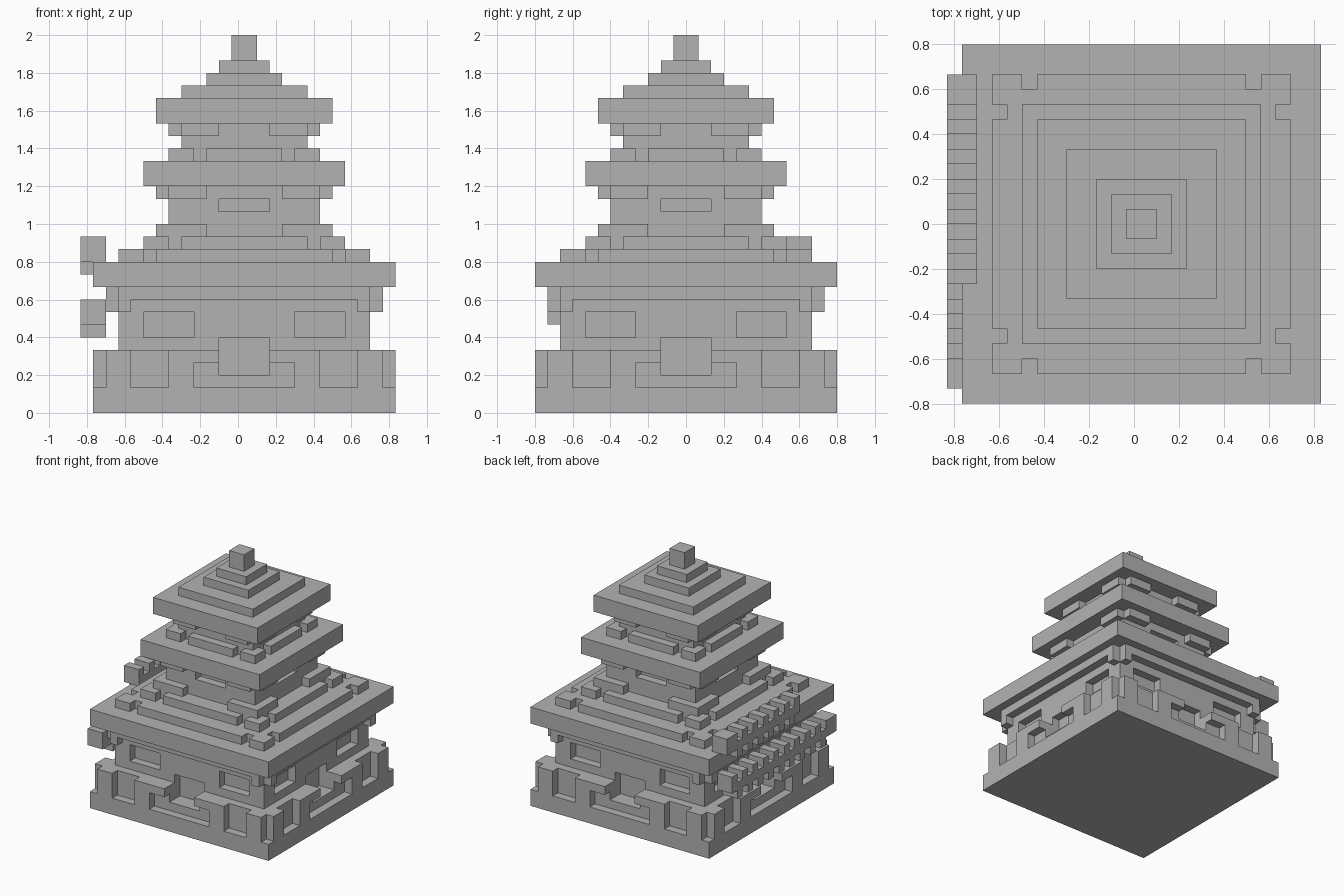
import bpy
import bmesh
from mathutils import Matrix, Vector

U = 1 / 15          # one block
CX = 0.5            # tower axis, in blocks

cube = bpy.data.objects.get("Cube")
if cube:
    bpy.data.objects.remove(cube, do_unlink=True)

stone = bpy.data.materials.new("grey_stone")
stone.use_nodes = True
GREY = (0.45, 0.45, 0.45, 1)
stone.diffuse_color = GREY
stone.node_tree.nodes["Principled BSDF"].inputs["Base Color"].default_value = GREY


def box(bm, lo, hi, turn=0):
    """Axis-aligned box in block units, turned about the tower axis."""
    lo, hi = Vector(lo), Vector(hi)
    size = hi - lo
    m = (Matrix.Scale(U, 4) @ Matrix.Translation((CX, 0, 0))
         @ Matrix.Rotation(turn * 1.5707963267948966, 4, 'Z')
         @ Matrix.Translation((lo + hi) / 2) @ Matrix.Diagonal((*size, 1)))
    bmesh.ops.create_cube(bm, size=1, matrix=m)


def finish(name, bm):
    mesh = bpy.data.meshes.new(name)
    bm.to_mesh(mesh)
    bm.free()
    mesh.materials.append(stone)
    bpy.context.collection.objects.link(bpy.data.objects.new(name, mesh))


def slab(name, half, z0, z1):
    bm = bmesh.new()
    box(bm, (-half, -half, z0), (half, half, z1))
    finish(name, bm)


def four_sides(name, inner, outer, pieces):
    """Pieces (start, end, z0, z1) between two radii, repeated on each side."""
    bm = bmesh.new()
    for turn in range(4):
        for a, b, z0, z1 in pieces:
            box(bm, (a, -outer, z0), (b, -inner, z1), turn)
    finish(name, bm)


def mirrored(a, b, z0, z1):
    return [(a, b, z0, z1), (-b, -a, z0, z1)]


def corner_ring(name, outer, gap, z, bar=0):
    """Ring one block thick: solid corners from gap outwards, optional middle bar."""
    pieces = [(-outer, -gap, z, z + 1), (gap, outer - 1, z, z + 1)]
    if bar:
        pieces.append((-bar, bar, z, z + 1))
    four_sides(name, outer - 1, outer, pieces)


def brackets(name, outer, gap, z):
    """Eave brackets that leave the corner block open."""
    four_sides(name, outer - 1, outer, mirrored(gap, outer - 1, z, z + 1))


def dragon_rail(name, start, end, step, z):
    """Head two blocks long, then a body that zigzags up and down."""
    bm = bmesh.new()
    x0, x1 = -13, -11

    def part(a, b, base):
        box(bm, (x0, min(a, b), base), (x1, max(a, b), base + 2))

    y = start + 2 * step
    part(start, y, z + 1)
    high = False
    while y != end:
        part(y, y + step, z + high)
        y += step
        high = not high
    finish(name, bm)


# Base and platform with a door recess on each side
slab("base_slab", 12, 0, 2)
slab("platform_floor", 11, 2, 3)
slab("hall_core", 9, 3, 8)
four_sides("platform", 9, 11, [(-11, -2, 3, 5), (2, 9, 3, 5)])
four_sides("platform_railing", 11, 12,
           mirrored(9, 11, 2, 5) + mirrored(4, 6, 2, 5) + mirrored(2, 4, 4, 5))

# Ground floor walls with door tops and windows
four_sides("hall_wall", 9, 10, [
    (-10, -2, 5, 6), (2, 9, 5, 6),
    (-10, -8, 6, 8), (-4, 4, 6, 8), (8, 9, 6, 8)])
slab("hall_beam", 10, 8, 10)
four_sides("hall_cornice", 10, 11, [(-10, 10, 9, 10)])
brackets("hall_brackets", 11, 9, 8)

# Lower roof
slab("lower_eave", 12, 10, 12)
slab("lower_roof_step", 9, 12, 13)
corner_ring("lower_roof_trim", 10, 8, 12, bar=7)
slab("lower_roof_top", 7, 13, 14)
corner_ring("lower_roof_top_trim", 8, 6, 13, bar=5)

# Middle floor
slab("middle_core", 5, 14, 18)
four_sides("middle_wall", 5, 6, [
    (-6, 5, 14, 16), (-6, -2, 16, 17), (2, 5, 16, 17), (-6, 5, 17, 18)])
corner_ring("middle_balcony", 7, 3, 14)
brackets("middle_brackets", 7, 3, 17)

# Middle roof
slab("middle_eave", 8, 18, 20)
corner_ring("middle_roof_trim", 6, 4, 20, bar=3)

# Top floor
slab("top_wall", 5, 20, 23)
brackets("top_brackets", 6, 2, 22)

# Top roof and finial, each tier as (half width, bottom, top)
slab("top_eave", 7, 23, 25)
for i, (half, z0, z1) in enumerate([(5, 25, 26), (3, 26, 27), (2, 27, 28)]):
    slab(f"top_roof_step_{i + 1}", half, z0, z1)
slab("finial", 1, 28, 30)

# Zigzag dragons along the right side
dragon_rail("upper_dragon", 10, -4, -1, 11)
dragon_rail("lower_dragon", -11, 9, 1, 6)
